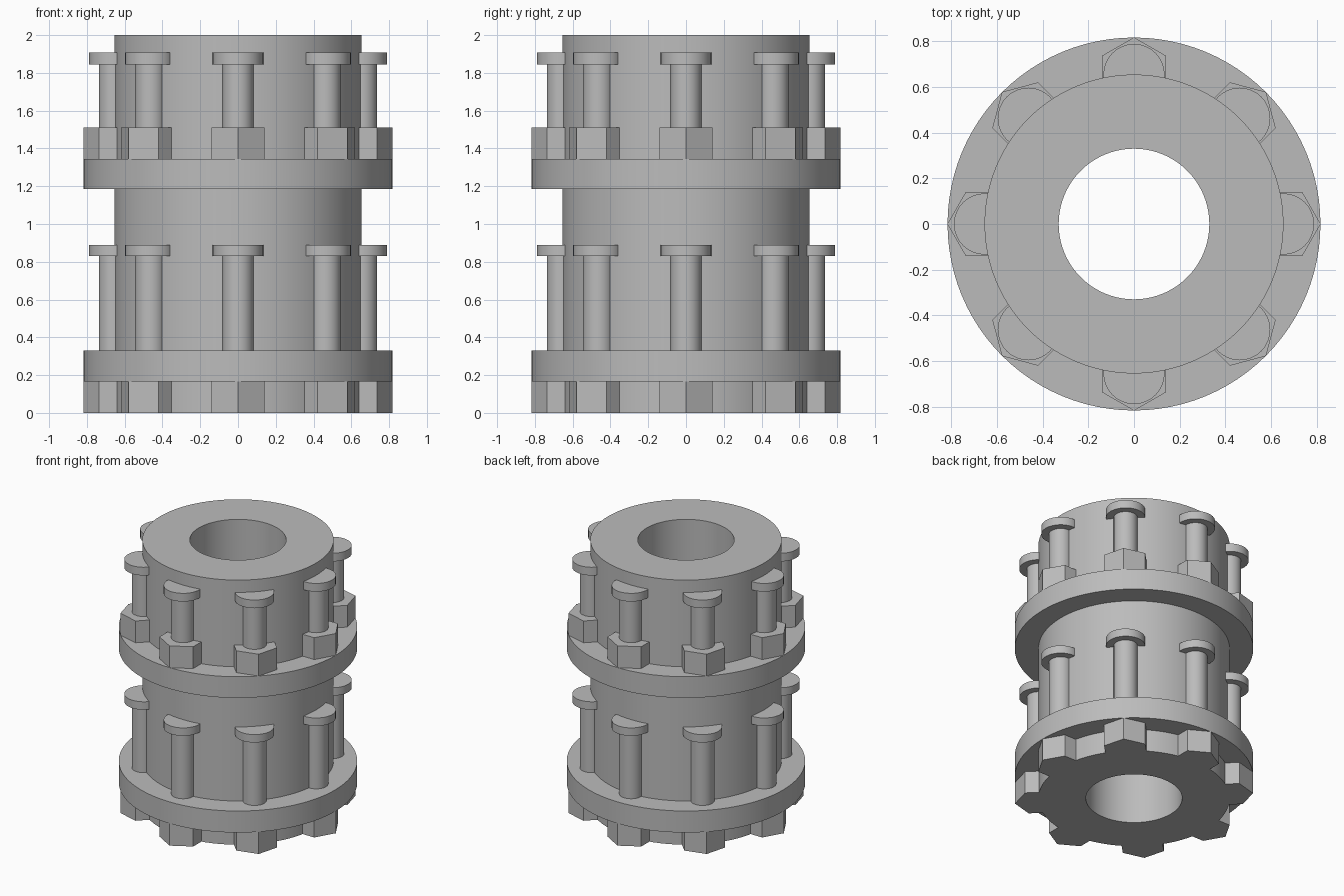
import bpy
import math
from math import cos, sin, pi, tau

cube = bpy.data.objects.get("Cube")
if cube:
    bpy.data.objects.remove(cube, do_unlink=True)

steel = bpy.data.materials.new("grey steel")
steel.use_nodes = True
GREY = (0.5, 0.5, 0.5, 1)
steel.diffuse_color = GREY
steel.node_tree.nodes["Principled BSDF"].inputs["Base Color"].default_value = GREY

BODY_R, BORE_R, FLANGE_R = 0.655, 0.33, 0.817
BOLTS = 8


def finish(obj, name):
    obj.name = name
    obj.data.materials.append(steel)
    bpy.ops.object.select_all(action='DESELECT')
    obj.select_set(True)
    bpy.context.view_layer.objects.active = obj
    bpy.ops.object.shade_smooth_by_angle(angle=math.radians(30))


def lathe(name, profile, segments=96):
    """Revolve a closed (radius, z) profile about the z axis."""
    n = len(profile)
    verts = [(r * cos(tau * s / segments), r * sin(tau * s / segments), z)
             for s in range(segments) for r, z in profile]
    faces = []
    for s in range(segments):
        a, b = s * n, (s + 1) % segments * n
        for i in range(n):
            j = (i + 1) % n
            faces.append((a + i, b + i, b + j, a + j))
    mesh = bpy.data.meshes.new(name)
    mesh.from_pydata(verts, [], faces)
    obj = bpy.data.objects.new(name, mesh)
    bpy.context.collection.objects.link(obj)
    finish(obj, name)


def prism(name, sides, radius, z0, z1, angle):
    """Upright prism set half into the body wall, one corner pointing outward."""
    bpy.ops.mesh.primitive_cylinder_add(
        vertices=sides, radius=radius, depth=z1 - z0,
        location=(BODY_R * cos(angle), BODY_R * sin(angle), (z0 + z1) / 2),
        rotation=(0, 0, angle - pi / 2))
    finish(bpy.context.object, name)


# Bored sleeve with two flanges, as one turned piece
lower, upper = (0.167, 0.33), (1.185, 1.345)
profile = [(BORE_R, 0), (BODY_R, 0)]
for z0, z1 in (lower, upper):
    profile += [(BODY_R, z0), (FLANGE_R, z0), (FLANGE_R, z1), (BODY_R, z1)]
profile += [(BODY_R, 2), (BORE_R, 2)]
lathe("flanged_sleeve", profile)

# Bolt rings: hex nut span, shank span, round head span
rings = {
    "lower": ((0, lower[0]), (lower[1], 0.83), (0.83, 0.89)),
    "upper": ((upper[1], 1.51), (1.51, 1.845), (1.845, 1.907)),
}
for ring, (nut, shank, head) in rings.items():
    for i in range(BOLTS):
        angle = tau * i / BOLTS
        prism(f"{ring}_hex_nut_{i + 1}", 6, 0.163, *nut, angle)
        prism(f"{ring}_bolt_shank_{i + 1}", 32, 0.082, *shank, angle)
        prism(f"{ring}_bolt_head_{i + 1}", 32, 0.134, *head, angle)
